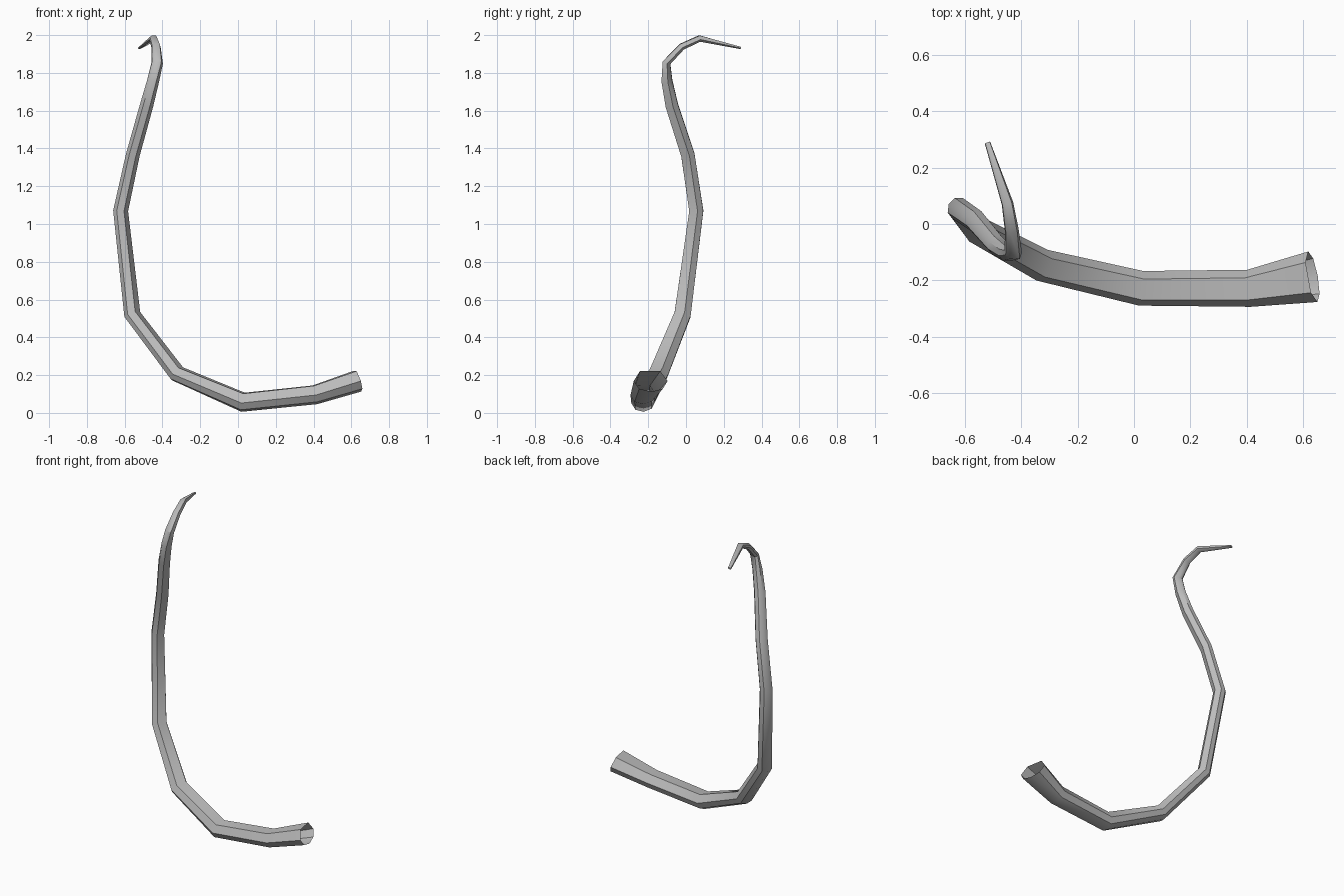
import bpy, bmesh, math
from mathutils import Vector

cube = bpy.data.objects.get("Cube")
if cube:
    bpy.data.objects.remove(cube, do_unlink=True)

# Flat grey material
grey = bpy.data.materials.new("warm_grey")
grey.use_nodes = True
colour = (0.5, 0.5, 0.5, 1)
grey.diffuse_color = colour
grey.node_tree.nodes["Principled BSDF"].inputs["Base Color"].default_value = colour

# Seven-sided cross-section (across, up)
PROFILE = [(0, -1), (0.7, -0.72), (1, 0.03), (0.6, 1),
           (-0.6, 1), (-1, 0.03), (-0.7, -0.72)]

# Path from the open root to the tip: centre, radius across, radius up
RINGS = [
    ((0.635, -0.187, 0.167), 0.091, 0.057),
    ((0.408, -0.228, 0.095), 0.066, 0.050),
    ((0.025, -0.228, 0.055), 0.062, 0.050),
    ((-0.326, -0.146, 0.206), 0.058, 0.042),
    ((-0.563, -0.018, 0.519), 0.049, 0.039),
    ((-0.625, 0.055, 1.070), 0.041, 0.036),
    ((-0.560, 0.010, 1.367), 0.040, 0.033),
    ((-0.487, -0.075, 1.630), 0.036, 0.033),
    ((-0.452, -0.101, 1.760), 0.031, 0.030),
    ((-0.430, -0.103, 1.853), 0.022, 0.030),
    ((-0.435, -0.023, 1.938), 0.019, 0.024),
    ((-0.450, 0.072, 1.982), 0.018, 0.020),
    ((-0.520, 0.288, 1.932), 0.006, 0.010),
]

centres = [Vector(r[0]) for r in RINGS]
bm = bmesh.new()
loops = []
up = Vector((0, 0, 1))
for i, (c, ru, rv) in enumerate(RINGS):
    # Mitred tangent, with the up direction carried along the path
    before = centres[i] - centres[i - 1] if i else centres[1] - centres[0]
    after = centres[i + 1] - centres[i] if i < len(RINGS) - 1 else before
    tangent = (before.normalized() + after.normalized()).normalized()
    up = (up - tangent * up.dot(tangent)).normalized()
    across = tangent.cross(up)
    loops.append([bm.verts.new(centres[i] + across * a * ru + up * b * rv)
                  for a, b in PROFILE])

# Skin the rings, leave the root open and close the tip
n = len(PROFILE)
for a, b in zip(loops, loops[1:]):
    for k in range(n):
        m = (k + 1) % n
        bm.faces.new((a[k], a[m], b[m], b[k]))
bm.faces.new(loops[-1])
bmesh.ops.recalc_face_normals(bm, faces=bm.faces)

mesh = bpy.data.meshes.new("tail")
bm.to_mesh(mesh)
bm.free()
mesh.materials.append(grey)
tail = bpy.data.objects.new("tail", mesh)
bpy.context.collection.objects.link(tail)

# Smooth along the length, crisp at the long ridges
bpy.ops.object.select_all(action='DESELECT')
tail.select_set(True)
bpy.context.view_layer.objects.active = tail
bpy.ops.object.shade_smooth_by_angle(angle=math.radians(40))
